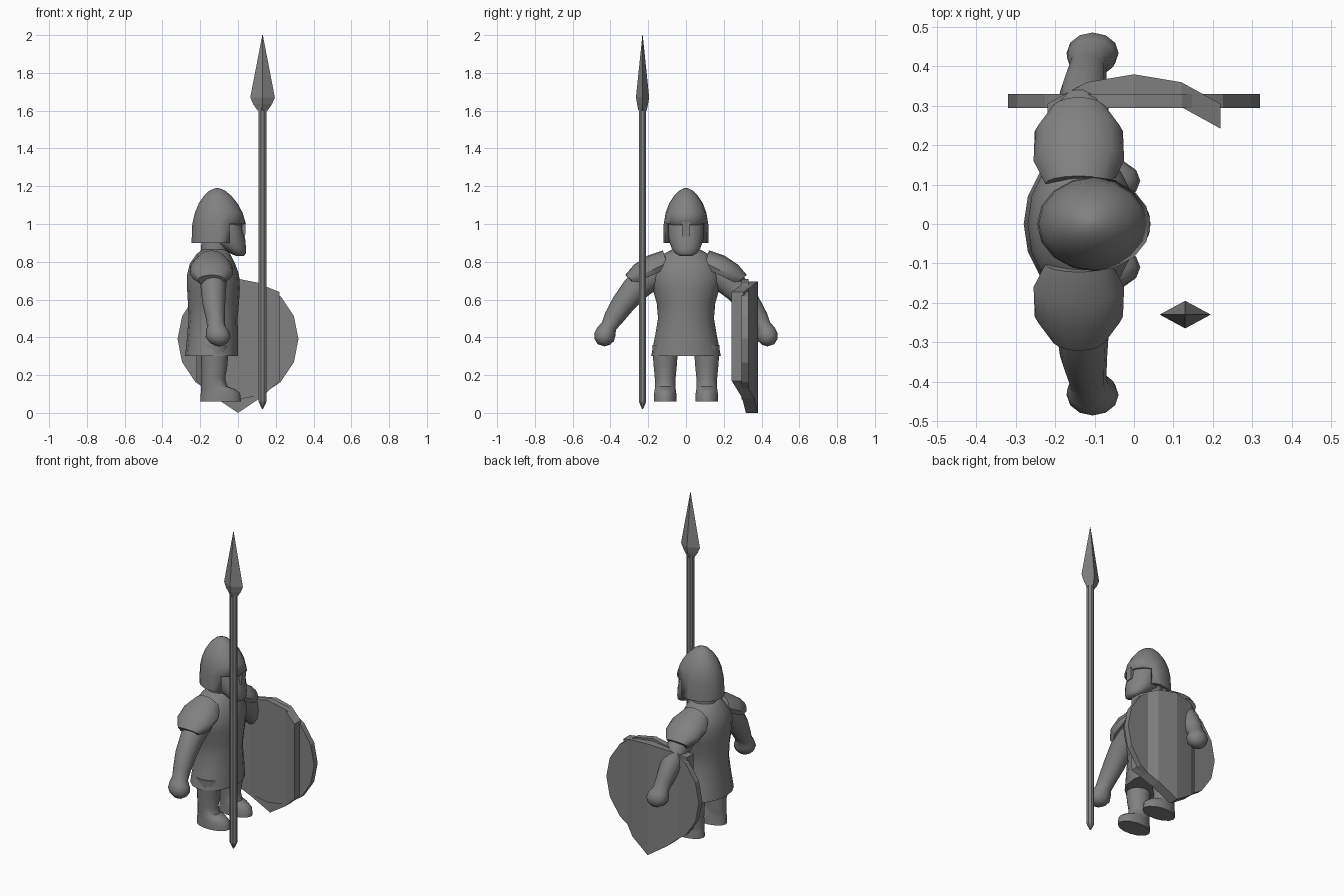
import bpy, bmesh, math
from mathutils import Vector

steel = bpy.data.materials.new("plain_grey")
steel.diffuse_color = (0.22, 0.22, 0.22, 1)


def loft(name, rings, smooth=35, closed=True):
    """Skin a list of equal-length point rings, capping both ends."""
    bm = bmesh.new()
    vs = [[bm.verts.new(p) for p in r] for r in rings]
    n = len(rings[0])
    for a, b in zip(vs, vs[1:]):
        for i in range(n):
            j = (i + 1) % n
            bm.faces.new((a[i], a[j], b[j], b[i]))
    if closed:
        bm.faces.new(vs[0])
        bm.faces.new(vs[-1])
    bmesh.ops.recalc_face_normals(bm, faces=bm.faces)
    mesh = bpy.data.meshes.new(name)
    bm.to_mesh(mesh)
    bm.free()
    ob = bpy.data.objects.new(name, mesh)
    bpy.context.collection.objects.link(ob)
    mesh.materials.append(steel)
    if smooth:
        bpy.ops.object.select_all(action='DESELECT')
        ob.select_set(True)
        bpy.context.view_layer.objects.active = ob
        bpy.ops.object.shade_smooth_by_angle(angle=math.radians(smooth))
    return ob


def ring(c, u, v, n, offset=0.0):
    """Ellipse around c with half axes u and v."""
    c, u, v = Vector(c), Vector(u), Vector(v)
    ts = [2 * math.pi * (i + offset) / n for i in range(n)]
    return [c + u * math.cos(t) + v * math.sin(t) for t in ts]


def stack(rows, n=16, y=0.0):
    """Horizontal ellipses from rows of (z, centre x, half x, half y)."""
    return [ring((cx, y, z), (rx, 0, 0), (0, ry, 0), n) for z, cx, rx, ry in rows]


# Tunic with flared skirt
loft("tunic", stack([
    (0.30, -0.14, 0.14, 0.185), (0.40, -0.135, 0.135, 0.165),
    (0.50, -0.132, 0.13, 0.148), (0.58, -0.13, 0.135, 0.155),
    (0.66, -0.13, 0.14, 0.178), (0.73, -0.132, 0.138, 0.19),
    (0.79, -0.135, 0.12, 0.17), (0.84, -0.13, 0.09, 0.12),
    (0.865, -0.125, 0.065, 0.075)]), 50)

# Neck and bearded head
loft("neck", stack([(0.82, -0.125, 0.075, 0.07), (0.95, -0.12, 0.07, 0.07)], 12))
loft("head", stack([
    (0.83, 0.01, 0.02, 0.03), (0.845, 0.0, 0.042, 0.058),
    (0.87, -0.02, 0.062, 0.075), (0.91, -0.05, 0.09, 0.09),
    (0.945, -0.06, 0.092, 0.095), (0.98, -0.065, 0.088, 0.095),
    (1.04, -0.08, 0.09, 0.09)]), 60)

# Open-faced helmet: dome with the lower front removed
helmet = loft("helmet", stack([
    (0.90, -0.10, 0.146, 0.12), (1.00, -0.10, 0.142, 0.118),
    (1.06, -0.102, 0.126, 0.108), (1.11, -0.105, 0.102, 0.089),
    (1.15, -0.108, 0.072, 0.062), (1.178, -0.11, 0.04, 0.034),
    (1.19, -0.11, 0.008, 0.008)]), 40)
bm = bmesh.new()
bm.from_mesh(helmet.data)
bm.normal_update()
gone = [f for f in bm.faces if f.normal.z < -0.9
        or (f.calc_center_median().z < 0.99 and f.calc_center_median().x > -0.045)]
bmesh.ops.delete(bm, geom=gone, context='FACES')
bm.to_mesh(helmet.data)
bm.free()
shell = helmet.modifiers.new("shell", 'SOLIDIFY')
shell.thickness = 0.018
shell.offset = -1

# Nose guard
loft("nose_guard", [[(x, -0.02, z), (x, 0.02, z), (x + 0.018, 0.02, z), (x + 0.018, -0.02, z)]
                    for x, z in ((0.02, 0.935), (0.023, 1.01))], 0)

for side, s in (("right", -1), ("left", 1)):
    # Arm ending in a fist: (y, z, half x, half width, centre x)
    path = [(0.13, 0.76, 0.07, 0.07, -0.13), (0.21, 0.71, 0.072, 0.078, -0.13),
            (0.275, 0.65, 0.066, 0.07, -0.13), (0.335, 0.575, 0.06, 0.062, -0.128),
            (0.385, 0.50, 0.05, 0.052, -0.12), (0.408, 0.46, 0.048, 0.042, -0.115),
            (0.422, 0.43, 0.062, 0.053, -0.108), (0.434, 0.40, 0.066, 0.056, -0.105),
            (0.444, 0.375, 0.05, 0.043, -0.102), (0.45, 0.358, 0.02, 0.018, -0.10)]
    rings = []
    for i, (y, z, rx, rw, cx) in enumerate(path):
        a, b = path[max(i - 1, 0)], path[min(i + 1, len(path) - 1)]
        d = Vector((0, b[0] - a[0], b[1] - a[1])).normalized()
        rings.append(ring((cx, s * y, z), (rx, 0, 0), (0, -d.z * rw * s, d.y * rw), 12))
    loft(side + "_arm", rings, 60)

    # Shoulder plate: arched sections (base y, z, top y, z, half width)
    rings = []
    for by, bz, ty, tz, w in ((0.102, 0.795, 0.122, 0.86, 0.085),
                              (0.16, 0.765, 0.205, 0.832, 0.115),
                              (0.235, 0.73, 0.275, 0.785, 0.112),
                              (0.29, 0.705, 0.322, 0.73, 0.07)):
        base, up = Vector((-0.14, s * by, bz)), Vector((0, s * (ty - by), tz - bz))
        arch = [base + Vector((w * math.cos(t), 0, 0)) + up * math.sin(t)
                for t in (math.pi * k / 8 for k in range(9))]
        low = Vector((0, -0.012 * s, -0.022))
        inner = [base + low + Vector((0.86 * w * k, 0, 0)) for k in (-1, 1)]
        rings.append(arch + inner)
    loft(side + "_shoulder_plate", rings, 40)

    # Leg and boot
    loft(side + "_leg", stack([
        (0.36, -0.125, 0.075, 0.07), (0.26, -0.125, 0.07, 0.064),
        (0.18, -0.13, 0.062, 0.056), (0.14, -0.125, 0.07, 0.055),
        (0.125, -0.105, 0.09, 0.057), (0.105, -0.093, 0.104, 0.06),
        (0.06, -0.092, 0.108, 0.062)], 14, s * 0.11), 45)

# Spear
def spear_part(name, rows, n, offset):
    loft(name, [ring((0.13, -0.23, z), (rx, 0, 0), (0, ry, 0), n, offset)
                for z, rx, ry in rows], 0)


spear_part("spear_shaft", [(0.02, 0.003, 0.003), (0.06, 0.023, 0.021),
                           (1.63, 0.023, 0.021)], 8, 0.5)
spear_part("spear_head", [(1.60, 0.026, 0.022), (1.635, 0.05, 0.029),
                          (1.67, 0.065, 0.035), (2.0, 0.0015, 0.001)], 4, 0)

# Flat round shield board
loft("round_shield", [ring((0, y, 0.39), (0.32, 0, 0), (0, 0, 0.32), 16)
                      for y in (0.295, 0.33)], 0)

# Curved pointed shield face: (x, outer y, low z, high z)
half = [(0.22, 0.305, 0.17, 0.64), (0.12, 0.36, 0.08, 0.68), (0, 0.38, 0, 0.695)]
columns = [(-x, y, a, b) for x, y, a, b in half] + half[1::-1]
loft("curved_shield", [[(x, y, a), (x, y, b), (x, y - 0.063, b), (x, y - 0.063, a)]
                       for x, y, a, b in columns], 0)
